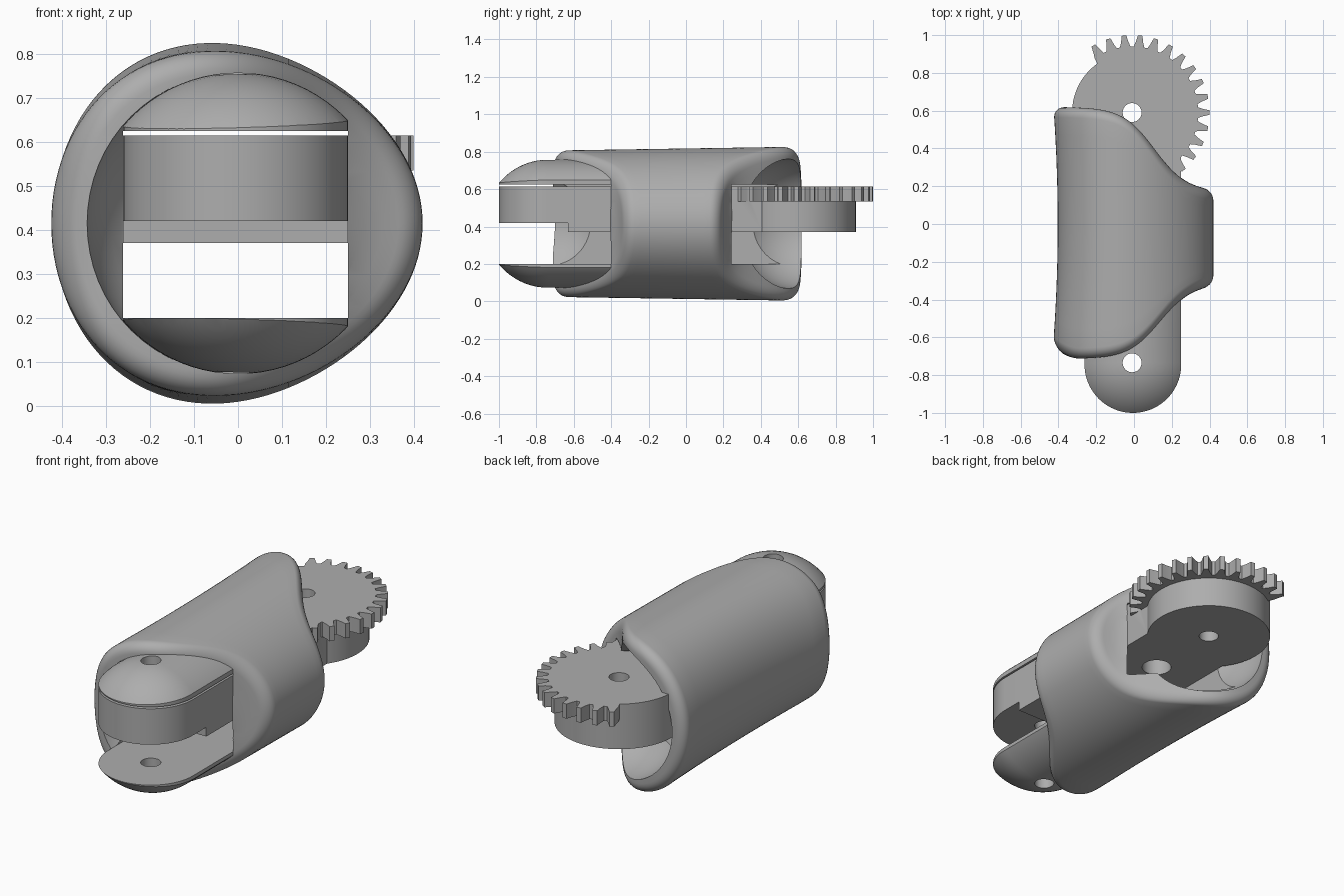
import bpy, bmesh, math
from mathutils import Vector

if "Cube" in bpy.data.objects:
    bpy.data.objects.remove(bpy.data.objects["Cube"])

MID = 0.415                     # height of the long axis
FRONT, BACK = -0.735, 0.59      # pivot positions along y
LEFT, RIGHT = -0.262, 0.25      # slot sides
PX = -0.01                      # pivot x


def material(name, v):
    m = bpy.data.materials.new(name)
    m.use_nodes = True
    m.diffuse_color = (v, v, v, 1)
    m.node_tree.nodes["Principled BSDF"].inputs["Base Color"].default_value = (v, v, v, 1)
    return m


GREY = material("mid grey", 0.42)


def finish(name, bm):
    bmesh.ops.recalc_face_normals(bm, faces=bm.faces)
    me = bpy.data.meshes.new(name)
    bm.to_mesh(me)
    bm.free()
    me.materials.append(GREY)
    ob = bpy.data.objects.new(name, me)
    bpy.context.collection.objects.link(ob)
    return ob


def prism(name, outline, z0, z1):
    bm = bmesh.new()
    f = bm.faces.new([bm.verts.new((x, y, z0)) for x, y in outline])
    ext = bmesh.ops.extrude_face_region(bm, geom=[f])["geom"]
    bmesh.ops.translate(bm, vec=(0, 0, z1 - z0), verts=[g for g in ext if isinstance(g, bmesh.types.BMVert)])
    return finish(name, bm)


def arc(cx, cy, r, a0, a1, n):
    angles = [math.radians(a0 + (a1 - a0) * i / n) for i in range(n + 1)]
    return [(cx + r * math.cos(a), cy + r * math.sin(a)) for a in angles]


def disc(name, y, r, z0, z1):
    return prism(name, arc(PX, y, r, 0, 360, 64)[:-1], z0, z1)


def box(name, x0, x1, y0, y1, z0, z1):
    return prism(name, [(x0, y0), (x1, y0), (x1, y1), (x0, y1)], z0, z1)


def ball(name, y, r):
    bm = bmesh.new()
    bmesh.ops.create_uvsphere(bm, u_segments=64, v_segments=32, radius=r)
    bmesh.ops.translate(bm, vec=(0, y, MID), verts=bm.verts)
    return finish(name, bm)


def boolean(ob, tool, op):
    mod = ob.modifiers.new(op, 'BOOLEAN')
    mod.operation, mod.object, mod.solver = op, tool, 'EXACT'
    bpy.context.view_layer.objects.active = ob
    bpy.ops.object.modifier_apply(modifier=mod.name)
    bpy.data.objects.remove(tool)


def smooth(ob, angle=35):
    bpy.ops.object.select_all(action='DESELECT')
    ob.select_set(True)
    bpy.context.view_layer.objects.active = ob
    bpy.ops.object.shade_smooth_by_angle(angle=math.radians(angle))


# Shell: egg-shaped tube with S-curved, rounded ends
def back_end(x):
    return 0.17 + 0.45 / (1 + math.exp((x - 0.11) / 0.085))


def front_end(x):
    lift = 0.05 * max(0, (-0.28 - x) / 0.13) ** 2
    return lift - 0.315 - 0.40 / (1 + math.exp((x - 0.14) / 0.085))


def section(a, s, y):
    c = math.cos(a)
    x = 0.4225 * c - 0.0025
    z = 0.408 * math.sin(a) * (1 - 0.13 * c)
    waist = 1 - 0.05 * max(0, 1 - (y / 0.6) ** 2) if x < 0 else 1
    tall = 0.978 + 0.038 * y
    return Vector((x * s * waist, y, MID + z * s * tall))


N, R = 112, 0.055
rounds = [(1 - R / 0.42 * (1 - math.cos(t)), R * (1 - math.sin(t)))
          for t in [math.pi / 2 * i / 7 for i in range(8)]]
caps = [(0.78, 0), (0.68, 0), (0.55, 0), (0.4, 0), (0.25, 0), (0.1, 0)]
rows = rounds + caps
bm = bmesh.new()
rings = []


def add_ring(point):
    rings.append([bm.verts.new(point(2 * math.pi * i / N)) for i in range(N)])


def end_ring(end, sign, s, pull):
    def point(a):
        x = section(a, s, 0.6).x
        return section(a, s, end(x) - sign * pull)
    add_ring(point)


for s, pull in reversed(rows):
    end_ring(front_end, -1, s, pull)
for k in range(1, 12):
    def between(a, t=k / 12):
        x = section(a, 1, 0.6).x
        y0, y1 = front_end(x) + R, back_end(x) - R
        return section(a, 1, y0 + (y1 - y0) * t)
    add_ring(between)
for s, pull in rows:
    end_ring(back_end, 1, s, pull)
for r0, r1 in zip(rings, rings[1:]):
    for i in range(N):
        j = (i + 1) % N
        bm.faces.new((r0[i], r0[j], r1[j], r1[i]))
bm.faces.new(rings[0])
bm.faces.new(rings[-1])
shell = finish("shell", bm)

# Ball sockets and the slot right through the shell
boolean(shell, ball("front_socket", FRONT, 0.345), 'DIFFERENCE')
boolean(shell, ball("back_socket", BACK, 0.35), 'DIFFERENCE')
boolean(shell, box("slot", LEFT, RIGHT, -1.2, 1.2, 0.2, 0.625), 'DIFFERENCE')
smooth(shell)


# Domed fork jaws at the front
def stadium(y_end):
    half = (RIGHT - LEFT) / 2
    return arc((RIGHT + LEFT) / 2, -1 + half, half, 180, 360, 40) + [(RIGHT, y_end), (LEFT, y_end)]


def jaw(name, z0, z1):
    bm = bmesh.new()
    prof = [[], ]
    rad = 0.343
    stations = [(FRONT - rad * math.cos(t), rad * math.sin(t)) for t in
                [math.pi / 2 * i / 20 for i in range(1, 21)]] + [(-0.3, rad)]
    loops = [[bm.verts.new((r * math.cos(2 * math.pi * i / 80), y, MID + r * math.sin(2 * math.pi * i / 80)))
              for i in range(80)] for y, r in stations]
    for a, b in zip(loops, loops[1:]):
        for i in range(80):
            bm.faces.new((a[i], a[i - 1], b[i - 1], b[i]))
    bm.faces.new(loops[0])
    bm.faces.new(loops[-1])
    ob = finish(name, bm)
    boolean(ob, prism("jaw_outline", stadium(-0.32), z0, z1), 'INTERSECT')
    boolean(ob, disc("pin_hole", FRONT, 0.05, -0.1, 1), 'DIFFERENCE')
    smooth(ob)


jaw("upper_jaw", 0.625, 0.9)
jaw("lower_jaw", -0.1, 0.2)

# Arm: front tongue, middle bar and back hub in one piece
arm = prism("arm", stadium(-0.5), 0.42, 0.615)
boolean(arm, box("bar", LEFT, RIGHT, -0.63, 0.45, 0.37, 0.615), 'UNION')
boolean(arm, disc("hub", BACK, 0.318, 0.37, 0.615), 'UNION')

# Toothed sector on top of the hub
teeth = []
for k in range(15):
    mid = -48 + 12 * k
    for off, r in ((-4.6, 0.35), (-3, 0.375), (-1.7, 0.41), (1.7, 0.41), (3, 0.375), (4.6, 0.35)):
        teeth += arc(PX, BACK, r, mid + off, mid + off, 1)[:1]
gear = teeth + arc(PX, BACK, 0.3, 126, 306, 30)
boolean(arm, prism("gear", gear, 0.535, 0.615), 'UNION')

# Pin holes through the arm
for y, r, top in ((FRONT, 0.05, 1), (BACK, 0.05, 1), (0.17, 0.075, 0.5)):
    boolean(arm, disc("pin_hole", y, r, 0.1, top), 'DIFFERENCE')
smooth(arm, 25)
